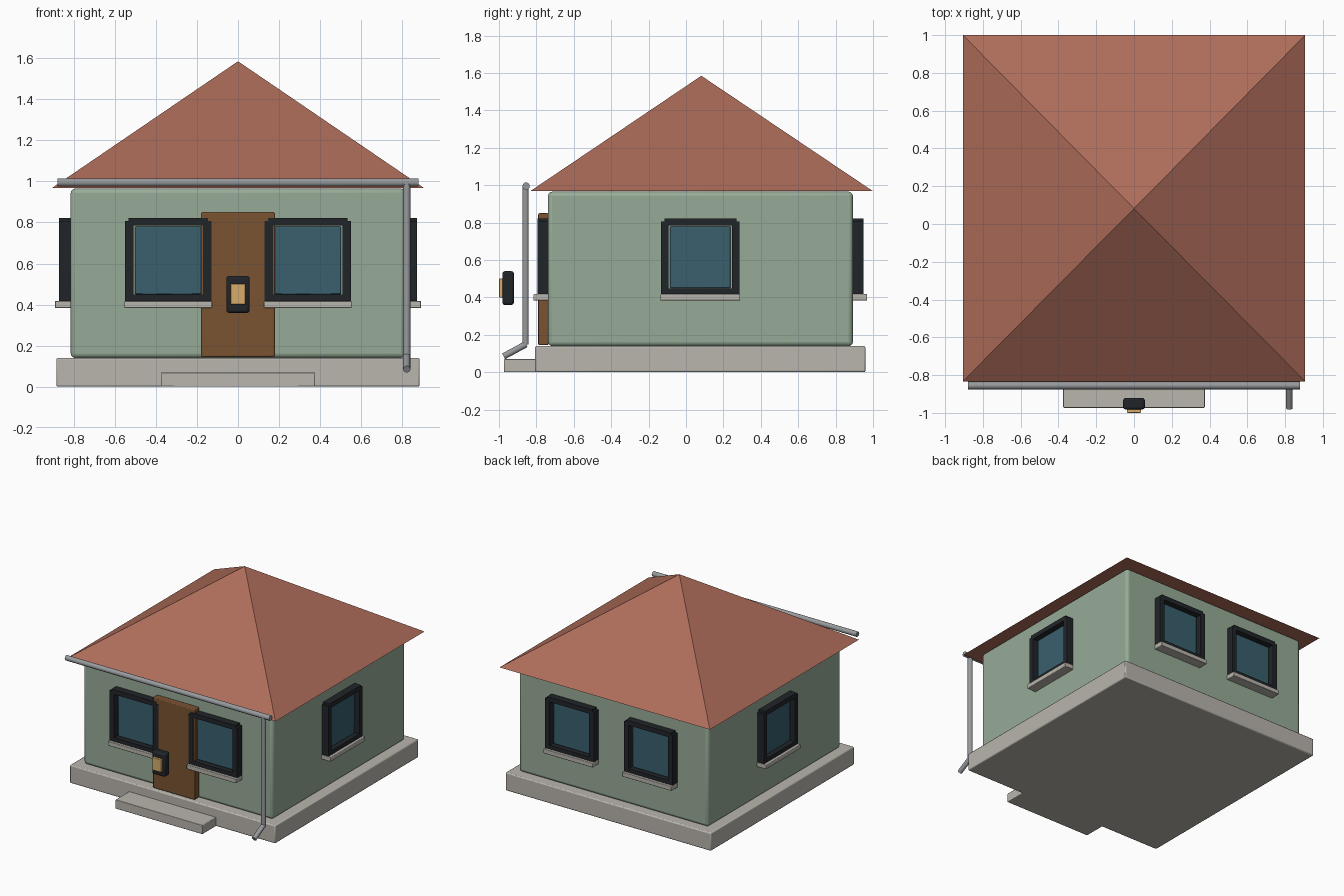
import bpy, bmesh, math
from mathutils import Matrix, Vector

if "Cube" in bpy.data.objects:
    bpy.data.objects.remove(bpy.data.objects["Cube"])

CY = 0.077      # house centre in y
HALF = 0.815    # half width of the walls


def material(name, srgb):
    m = bpy.data.materials.new(name)
    m.diffuse_color = [(c / 255) ** 2.2 for c in srgb] + [1]
    m.use_nodes = True
    m.node_tree.nodes["Principled BSDF"].inputs["Base Color"].default_value = m.diffuse_color
    return m


WALL = material("wall_green", (150, 170, 150))
ROOF = material("roof_tile", (172, 108, 90))
STONE = material("stone", (184, 180, 172))
WOOD = material("wood", (122, 84, 54))
DARK = material("dark_frame", (38, 41, 45))
GLASS = material("glass", (60, 96, 110))
METAL = material("metal", (150, 152, 155))
GLOW = material("lamp_glow", (215, 170, 105))


def finish(name, bm, mat, bevel=0, segments=2):
    mesh = bpy.data.meshes.new(name)
    bm.to_mesh(mesh)
    bm.free()
    mesh.materials.append(mat)
    ob = bpy.data.objects.new(name, mesh)
    bpy.context.collection.objects.link(ob)
    if bevel:
        mod = ob.modifiers.new("Bevel", 'BEVEL')
        mod.width, mod.segments = bevel, segments
    return ob


def box(name, lo, hi, mat, bevel=0.006, matrix=Matrix(), segments=2):
    lo, hi = Vector(lo), Vector(hi)
    bm = bmesh.new()
    bmesh.ops.create_cube(bm, size=1, matrix=matrix
                          @ Matrix.Translation((lo + hi) / 2)
                          @ Matrix.Diagonal((*(hi - lo), 1)))
    return finish(name, bm, mat, bevel, segments)


def pipe(name, points, radius):
    curve = bpy.data.curves.new(name, 'CURVE')
    curve.dimensions = '3D'
    curve.bevel_depth, curve.bevel_resolution = radius, 3
    curve.use_fill_caps = True
    spline = curve.splines.new('POLY')
    spline.points.add(len(points) - 1)
    for p, co in zip(spline.points, points):
        p.co = (*co, 1)
    curve.materials.append(METAL)
    ob = bpy.data.objects.new(name, curve)
    bpy.context.collection.objects.link(ob)


# foundation, step, walls
box("foundation", (-0.885, -0.807, 0), (0.885, 0.959, 0.14), STONE, 0.008)
box("front_step", (-0.375, -0.973, 0), (0.375, -0.79, 0.07), STONE, 0.004)
box("walls", (-HALF, CY - HALF, 0.14), (HALF, CY + HALF, 0.965), WALL, 0.022, segments=3)

# pyramid roof
bm = bmesh.new()
base = [bm.verts.new((x, y, 0.968)) for x, y in
        ((-0.906, -0.833), (0.906, -0.833), (0.906, 1.0), (-0.906, 1.0))]
apex = bm.verts.new((0, 0.082, 1.585))
bm.faces.new(base[::-1])
for i in range(4):
    bm.faces.new((base[i], base[(i + 1) % 4], apex))
finish("roof", bm, ROOF)

# front door
box("door", (-0.18, -0.79, 0.145), (0.18, -0.735, 0.85), WOOD)


# window: local x across the wall, local -y outwards from the wall face
def window(name, angle, offset):
    m = (Matrix.Translation((0, CY, 0)) @ Matrix.Rotation(angle, 4, 'Z')
         @ Matrix.Translation((offset, -HALF, 0)))
    box(name + "_glass", (-0.162, -0.022, 0.45), (0.162, 0.01, 0.78), GLASS, 0.005, m)
    for side, x in (("left", -0.19), ("right", 0.19)):
        box(f"{name}_frame_{side}", (x - 0.02, -0.057, 0.418), (x + 0.02, 0.003, 0.806), DARK, 0, m)
    for part, z in (("bottom", 0.43), ("top", 0.803)):
        box(f"{name}_frame_{part}", (-0.193, -0.057, z - 0.018), (0.193, 0.003, z + 0.018), DARK, 0, m)
    box(name + "_sill", (-0.213, -0.077, 0.383), (0.213, 0.003, 0.418), STONE, 0.004, m)


for name, angle, offset in (("front_left_window", 0, -0.34), ("front_right_window", 0, 0.34),
                            ("right_window", math.pi / 2, 0), ("left_window", -math.pi / 2, 0),
                            ("back_left_window", math.pi, 0.34), ("back_right_window", math.pi, -0.34)):
    window(name, angle, offset)

# gutter and downpipe
pipe("gutter", [(-0.88, -0.855, 0.995), (0.88, -0.855, 0.995)], 0.02)
pipe("downpipe", [(0.822, -0.858, 0.995), (0.822, -0.858, 0.148)], 0.018)
pipe("downpipe_spout", [(0.822, -0.855, 0.15), (0.822, -0.975, 0.085)], 0.018)

# porch lamp
box("lamp_body", (-0.057, -0.982, 0.36), (0.057, -0.92, 0.54), DARK, 0.012)
box("lamp_panel", (-0.037, -1.0, 0.4), (0.037, -0.96, 0.5), GLOW, 0.004)

# smooth shading with sharp edges kept
bpy.ops.object.select_all(action='DESELECT')
for ob in bpy.context.scene.objects:
    if ob.type == 'MESH':
        ob.select_set(True)
        bpy.context.view_layer.objects.active = ob
bpy.ops.object.shade_smooth_by_angle(angle=math.radians(30))
